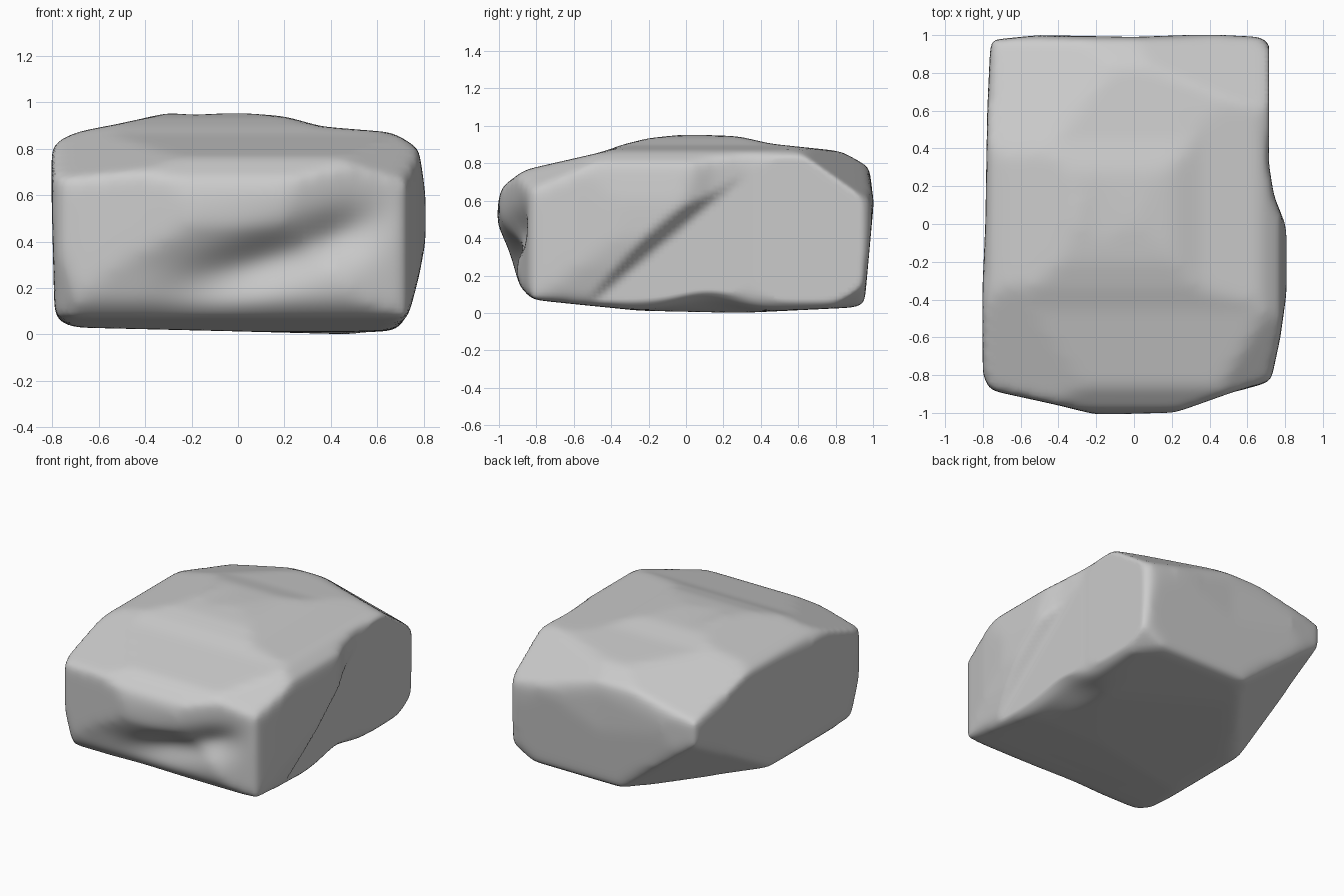
import bpy, bmesh, math
from mathutils import Vector
from mathutils.geometry import normal

if "Cube" in bpy.data.objects:
    bpy.data.objects.remove(bpy.data.objects["Cube"])

# Outlines of the boulder from three sides
FRONT = [(-.803, .6), (-.803, .8), (-.77, .84), (-.68, .875), (-.5, .91), (-.3, .955), (-.2, .945),
         (0, .955), (.2, .94), (.36, .895), (.67, .87), (.78, .8), (.808, .6), (.808, .4),
         (.78, .25), (.735, .08), (.67, .005), (.5, 0), (0, .013), (-.72, .03), (-.79, .07)]
SIDE = [(-1.02, .5), (-.99, .67), (-.865, .765), (-.45, .86), (-.34, .9), (-.2, .935), (0, .955),
        (.28, .945), (.45, .905), (.83, .865), (.98, .78), (1.005, .6), (.955, .05), (.92, .03),
        (.3, 0), (-.25, .012), (-.5, .037), (-.82, .07), (-.89, .14), (-.935, .3)]
PLAN = [(-.76, .975), (-.5, 1), (0, .99), (.4, 1.005), (.69, .99), (.73, .92), (.73, .5), (.71, .35),
        (.74, .15), (.81, -.02), (.81, -.35), (.775, -.6), (.725, -.835), (.5, -.9), (.22, -1),
        (-.2, -1.01), (-.4, -.96), (-.765, -.88), (-.8, -.8), (-.805, -.4), (-.787, 0), (-.777, .6)]

# Broken corners, each a plane through three points
BREAKS = [((-.1, .95, .01), (-.78, .08, .03), (-.75, .95, .5)),    # lower back right
          ((-.3, .97, .78), (-.78, .4, .84), (-.77, .96, .68)),    # upper back right
          ((.1, .96, .77), (.15, .8, .87), (.68, .95, .63)),       # upper back left
          ((.4, -.9, .77), (.73, -.45, .85), (.72, -.83, .66)),    # upper front left
          ((-.1, -.93, .77), (-.79, -.35, .85), (-.78, -.87, .67)),  # upper front right
          ((-.79, -.87, .42), (-.7, -.86, .07), (-.79, -.74, .07)),  # lower front right
          ((.5, .95, .02), (.72, .75, .02), (.71, .94, .13))]      # lower back left


def prism(name, outline, place):
    """Solid made by extruding an outline along the axis it leaves out."""
    bm = bmesh.new()
    ends = [[bm.verts.new(place(a, b, d)) for a, b in outline] for d in (-1.5, 1.5)]
    for ring in ends:
        bm.faces.new(ring)
    for i in range(len(outline)):
        j = (i + 1) % len(outline)
        bm.faces.new((ends[0][i], ends[0][j], ends[1][j], ends[1][i]))
    bmesh.ops.recalc_face_normals(bm, faces=bm.faces)
    mesh = bpy.data.meshes.new(name)
    bm.to_mesh(mesh)
    bm.free()
    obj = bpy.data.objects.new(name, mesh)
    bpy.context.collection.objects.link(obj)
    return obj


def bake(obj):
    """Apply the whole modifier stack."""
    graph = bpy.context.evaluated_depsgraph_get()
    mesh = bpy.data.meshes.new_from_object(obj.evaluated_get(graph))
    obj.modifiers.clear()
    obj.data = mesh


def ramp(t):
    t = max(0, min(1, t))
    return t * t * (3 - 2 * t)


def bell(t):
    return math.exp(-t * t)


# Block shared by the three outlines
boulder = prism("boulder", FRONT, lambda a, b, d: (a, d, b))
cutters = [prism("side_cutter", SIDE, lambda a, b, d: (d, a, b)),
           prism("plan_cutter", PLAN, lambda a, b, d: (a, b, d))]
for cutter in cutters:
    cutter.hide_render = True
    mod = boulder.modifiers.new("trim", 'BOOLEAN')
    mod.operation, mod.solver, mod.object = 'INTERSECT', 'EXACT', cutter
bake(boulder)
for cutter in cutters:
    bpy.data.objects.remove(cutter)

# Break off the corners
bm = bmesh.new()
bm.from_mesh(boulder.data)
for points in BREAKS:
    p = Vector(points[0])
    out = normal([Vector(q) for q in points])
    if out.dot(p - Vector((0, 0, .45))) < 0:
        out.negate()
    cut = bmesh.ops.bisect_plane(bm, geom=bm.verts[:] + bm.edges[:] + bm.faces[:],
                                 clear_outer=True, plane_co=p, plane_no=out)
    rim = [e for e in cut["geom_cut"] if isinstance(e, bmesh.types.BMEdge)]
    bmesh.ops.holes_fill(bm, edges=rim, sides=0)
bm.to_mesh(boulder.data)
bm.free()

# Even surface with worn edges
mod = boulder.modifiers.new("remesh", 'REMESH')
mod.mode, mod.voxel_size = 'VOXEL', .025
mod = boulder.modifiers.new("wear", 'SMOOTH')
mod.factor, mod.iterations = .5, 16
bake(boulder)

slope = Vector((.55, .46)).normalized()
for v in boulder.data.vertices:
    x, y, z = v.co
    if x > .4:
        # Slanting step on the left face, and a hollow under its lower edge
        below = (y + .4) * slope.y - (z - .22) * slope.x
        v.co.x = min(x, .81 - .095 * ramp((below + .04) / .11))
        v.co.z += .06 * bell((y - .12) / .22) * ramp((x - .45) / .25) * ramp((.3 - z) / .3)
    if y < -.6:
        # Groove across the front face
        across = z - (.32 + .3 * (x - .1))
        along = ramp((x + .45) / .6) * ramp((.72 - x) / .35)
        v.co.y += .085 * along * bell(across / (.13 if across < 0 else .11))

mod = boulder.modifiers.new("soften", 'SMOOTH')
mod.factor, mod.iterations = .5, 2
bake(boulder)

# Plain stone colour
stone = bpy.data.materials.new("stone_grey")
stone.use_nodes = True
colour = (.6, .6, .6, 1)
stone.diffuse_color = colour
stone.node_tree.nodes["Principled BSDF"].inputs["Base Color"].default_value = colour
boulder.data.materials.clear()
boulder.data.materials.append(stone)
for poly in boulder.data.polygons:
    poly.use_smooth = True
    poly.material_index = 0
